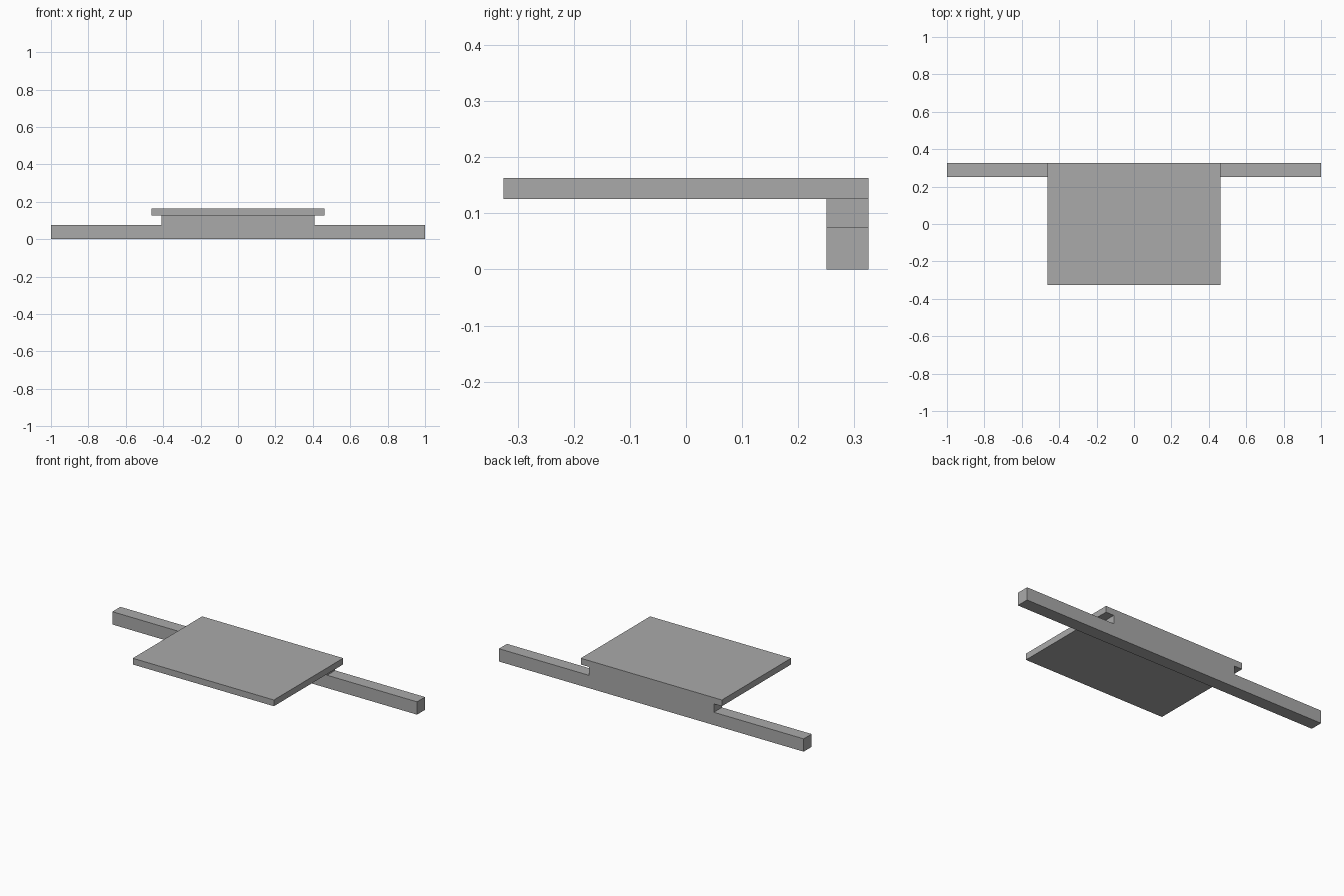
import bpy
import bmesh

cube = bpy.data.objects.get("Cube")
if cube:
    bpy.data.objects.remove(cube, do_unlink=True)

# Single plain grey
grey = bpy.data.materials.new("plain_grey")
grey.use_nodes = True
colour = (0.4, 0.4, 0.4, 1)
grey.diffuse_color = colour
grey.node_tree.nodes["Principled BSDF"].inputs["Base Color"].default_value = colour

BACK = 0.325


def extruded_part(name, half_profile, front):
    """Mirror a right-hand (x, z) outline and extrude it from front to BACK."""
    outline = half_profile + [(-x, z) for x, z in reversed(half_profile)]
    bm = bmesh.new()
    face = bm.faces.new([bm.verts.new((x, front, z)) for x, z in outline])
    result = bmesh.ops.extrude_face_region(bm, geom=[face])
    moved = [v for v in result["geom"] if isinstance(v, bmesh.types.BMVert)]
    bmesh.ops.translate(bm, verts=moved, vec=(0, BACK - front, 0))
    bmesh.ops.recalc_face_normals(bm, faces=bm.faces)
    mesh = bpy.data.meshes.new(name)
    bm.to_mesh(mesh)
    bm.free()
    mesh.materials.append(grey)
    obj = bpy.data.objects.new(name, mesh)
    bpy.context.collection.objects.link(obj)
    return obj


# Long rear beam with a raised centre block
extruded_part("rear_beam", [(1, 0), (1, 0.076), (0.41, 0.076), (0.41, 0.126)], 0.25)

# Flat plate resting on the block and reaching forward
extruded_part("top_plate", [(0.463, 0.126), (0.463, 0.163)], -BACK)
